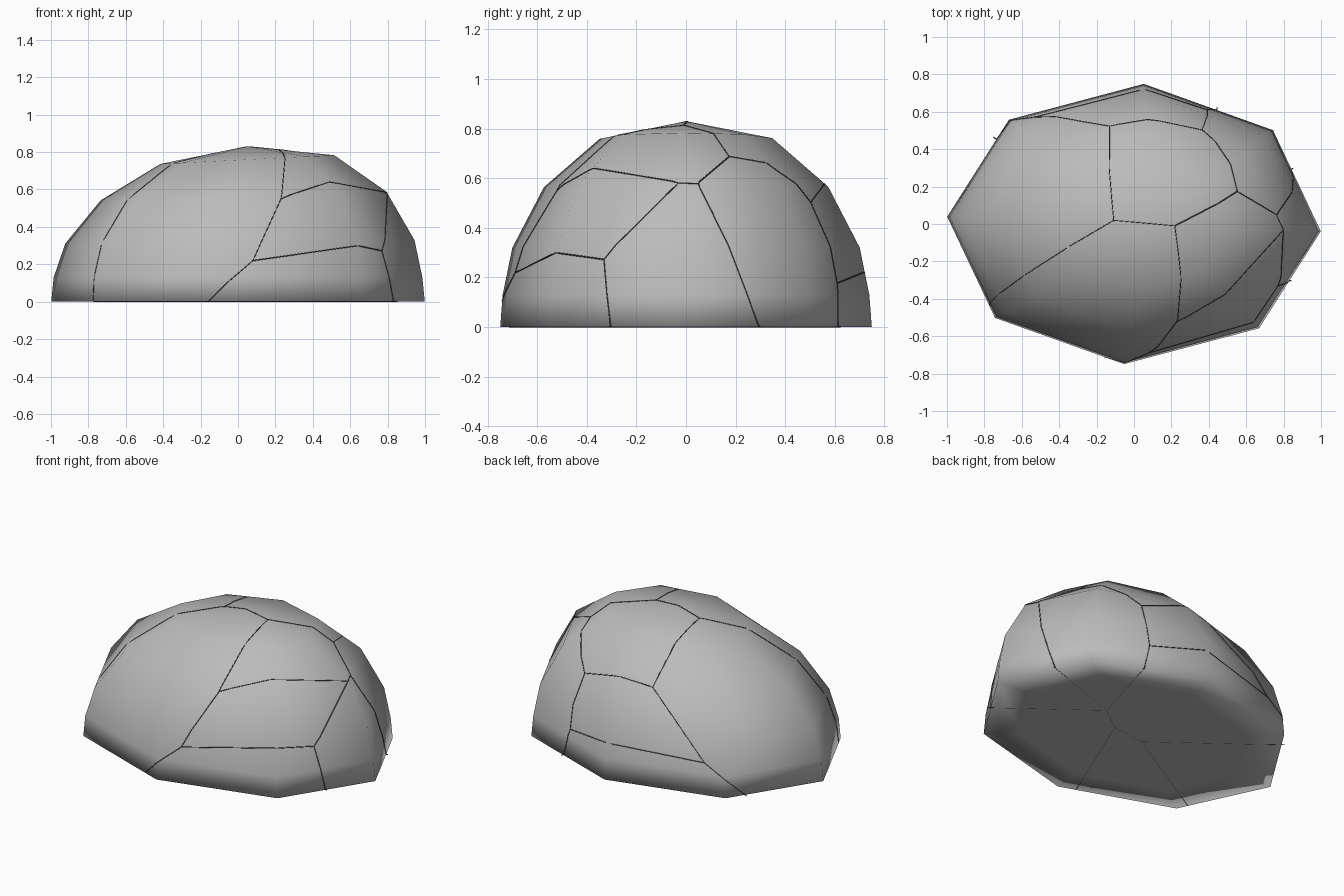
import bpy, bmesh
from math import sin, cos, radians
from mathutils import Vector
from mathutils.bvhtree import BVHTree

cube = bpy.data.objects.get("Cube")
if cube:
    bpy.data.objects.remove(cube)


def material(name, grey):
    mat = bpy.data.materials.new(name)
    mat.use_nodes = True
    colour = (grey, grey, grey, 1)
    mat.diffuse_color = colour
    mat.node_tree.nodes["Principled BSDF"].inputs["Base Color"].default_value = colour
    return mat


stone = material("stone grey", 0.5)
crack = material("crack dark grey", 0.06)

# Boulder: eight-sided oval rings (size, height, lean) closed by a pole above and below
SIDES = 8
rings = [(0.75, 0, 0), (1, 0, 0), (0.987, 0.13, 0), (0.935, 0.32, 0.01),
         (0.765, 0.565, 0.03), (0.465, 0.76, 0.05)]
bm = bmesh.new()
loops = []
for size, height, lean in rings:
    loop = []
    for i in range(SIDES):
        a = radians(-3 + 360 * i / SIDES)
        x, y = size * cos(a), 0.75 * size * sin(a)
        loop.append(bm.verts.new((x + lean, y, height + lean * x)))
    loops.append(loop)
bottom = bm.verts.new((0, 0, 0))
top = bm.verts.new((0.05, 0, 0.83))
for i in range(SIDES):
    j = (i + 1) % SIDES
    for low, high in zip(loops, loops[1:]):
        bm.faces.new((low[i], low[j], high[j], high[i]))
    bm.faces.new((bottom, loops[0][j], loops[0][i]))
    bm.faces.new((top, loops[-1][i], loops[-1][j]))
bmesh.ops.recalc_face_normals(bm, faces=bm.faces)
for face in bm.faces:
    face.smooth = True
tree = BVHTree.FromBMesh(bm)
mesh = bpy.data.meshes.new("boulder")
bm.to_mesh(mesh)
bm.free()
mesh.materials.append(stone)
bpy.context.collection.objects.link(bpy.data.objects.new("boulder", mesh))

# Points where cracks meet, on the dome, at the base rim and underneath
points = {
    "top_left": (-0.11, 0.02, 0.81), "top_right": (0.22, -0.01, 0.82),
    "front_high": (0.23, -0.52, 0.55), "front_bend": (0.51, -0.38, 0.66),
    "front_low": (0.08, -0.69, 0.22), "front_corner": (0.79, -0.34, 0.28),
    "right_front": (0.81, -0.03, 0.59), "right_back": (0.79, 0.05, 0.6),
    "shoulder": (0.57, 0.18, 0.71), "back_right": (0.37, 0.51, 0.51),
    "back_left": (-0.13, 0.52, 0.55), "back_low_right": (0.40, 0.62, 0.18),
    "back_low_left": (-0.52, 0.56, 0.19),
    "rim_front": (-0.16, -0.72, 0), "rim_left_front": (-0.78, -0.44, 0),
    "rim_left_back": (-0.76, 0.47, 0), "rim_back": (0.45, 0.63, 0),
    "rim_right_back": (0.86, 0.3, 0), "rim_right_front": (0.85, -0.31, 0),
    "under_right": (0.30, 0.11, 0), "under_mid": (0.135, -0.014, 0),
    "under_left": (-0.09, -0.04, 0),
}

surface_paths = [
    ("rim_left_front", "top_left", "top_right", "front_high", "front_low", "rim_front"),
    ("front_high", "front_bend", "right_front", "front_corner", "rim_right_front"),
    ("front_low", "front_corner"),
    ("top_right", "shoulder", "right_back", "right_front"),
    ("right_back", "rim_right_back"),
    ("shoulder", "back_right", "back_low_right", "rim_back"),
    ("back_right", "back_left", "top_left"),
    ("back_left", "back_low_left", "rim_left_back"),
    ("back_low_left", "back_low_right"),
]
underside_paths = [
    ("rim_right_front", "under_right", "rim_right_back"),
    ("under_right", "rim_back"),
    ("under_right", "under_mid", "rim_front"),
    ("under_mid", "under_left", "rim_left_front"),
    ("under_left", "rim_left_back"),
]


def on_dome(point):
    # Push the point outward from the core until it lies on the surface
    core = Vector((0, 0, 0.001))
    direction = Vector((point.x, point.y, max(point.z, 0.002))) - core
    return tree.ray_cast(core, direction.normalized())[0]


def on_underside(point):
    return Vector((point.x * 0.99, point.y * 0.99, 0.002))


def add_cracks(name, paths, place, steps):
    curve = bpy.data.curves.new(name, "CURVE")
    curve.dimensions = "3D"
    curve.bevel_depth = 0.003
    curve.bevel_resolution = 0
    curve.materials.append(crack)
    for path in paths:
        ends = [Vector(points[key]) for key in path]
        track = [place(a.lerp(b, k / steps)) for a, b in zip(ends, ends[1:])
                 for k in range(steps)] + [place(ends[-1])]
        spline = curve.splines.new("POLY")
        spline.points.add(len(track) - 1)
        for p, co in zip(spline.points, track):
            p.co = (*co, 1)
    bpy.context.collection.objects.link(bpy.data.objects.new(name, curve))


# Hairline cracks over the dome and across the flat underside
add_cracks("surface_cracks", surface_paths, on_dome, 24)
add_cracks("underside_cracks", underside_paths, on_underside, 1)
